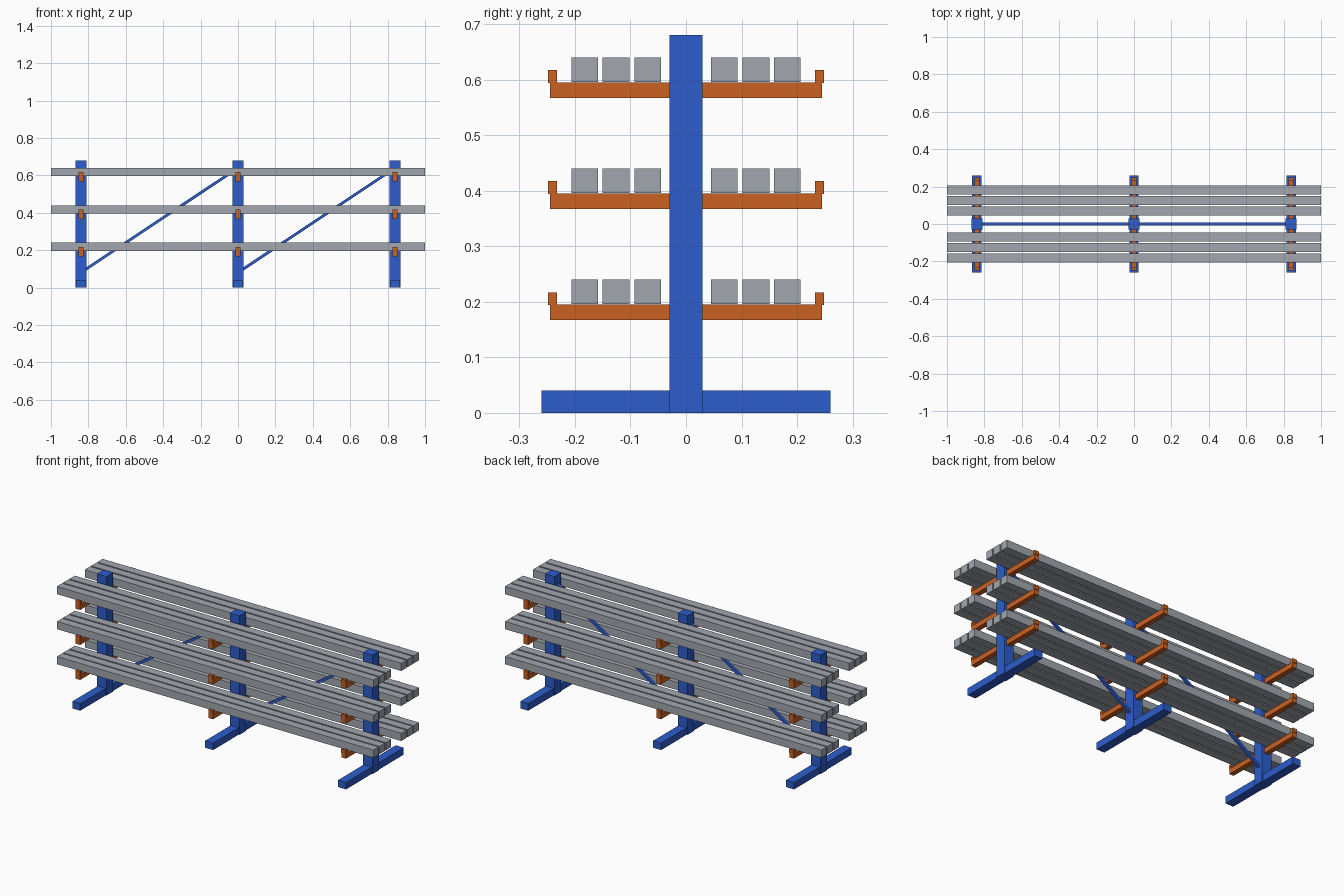
import bpy
import math
from mathutils import Vector

cube = bpy.data.objects.get("Cube")
if cube:
    bpy.data.objects.remove(cube, do_unlink=True)


def material(name, rgb):
    m = bpy.data.materials.new(name)
    m.use_nodes = True
    color = (*rgb, 1)
    m.diffuse_color = color
    m.node_tree.nodes["Principled BSDF"].inputs["Base Color"].default_value = color
    return m


blue = material("blue paint", (0.026, 0.11, 0.6))
orange = material("orange paint", (0.6, 0.12, 0.016))
steel = material("grey steel", (0.36, 0.39, 0.43))


def box(name, low, high, mat):
    """Box between two opposite corners."""
    low, high = Vector(low), Vector(high)
    bpy.ops.mesh.primitive_cube_add(size=1, location=(low + high) / 2)
    ob = bpy.context.object
    ob.name = name
    ob.scale = high - low
    bpy.ops.object.transform_apply(location=False, rotation=False, scale=True)
    ob.data.materials.append(mat)
    return ob


def sided_box(name, x, half_x, y, z, side, mat):
    """Box on the front (side -1) or back (side 1) of the rack."""
    ys = sorted(side * v for v in y)
    return box(name, (x - half_x, ys[0], z[0]), (x + half_x, ys[1], z[1]), mat)


columns = (-0.84, 0, 0.84)
levels = (0.195, 0.395, 0.595)
sides = {"front": -1, "back": 1}

# Uprights with their feet and load arms
for x in columns:
    box("column", (x - 0.03, -0.03, 0), (x + 0.03, 0.03, 0.68), blue)
    for label, side in sides.items():
        sided_box(label + "_foot", x, 0.025, (0.03, 0.26), (0, 0.04), side, blue)
        for z in levels:
            sided_box(label + "_arm", x, 0.014, (0.03, 0.245), (z - 0.028, z), side, orange)
            sided_box(label + "_arm_stop", x, 0.014, (0.232, 0.248), (z - 0.001, z + 0.022), side, orange)

# Long bars stored on the arms
for label, side in sides.items():
    for z in levels:
        for y in (0.069, 0.126, 0.182):
            sided_box(label + "_bar", 0, 1, (y - 0.024, y + 0.024), (z + 0.001, z + 0.045), side, steel)

# Diagonal braces between neighbouring uprights
for x in columns[:2]:
    start, end = Vector((x + 0.025, 0, 0.097)), Vector((x + 0.815, 0, 0.623))
    span = end - start
    half = span.length / 2
    brace = box("diagonal_brace", (-half, -0.0075, -0.0075), (half, 0.0075, 0.0075), blue)
    brace.location = (start + end) / 2
    brace.rotation_euler.y = -math.atan2(span.z, span.x)
